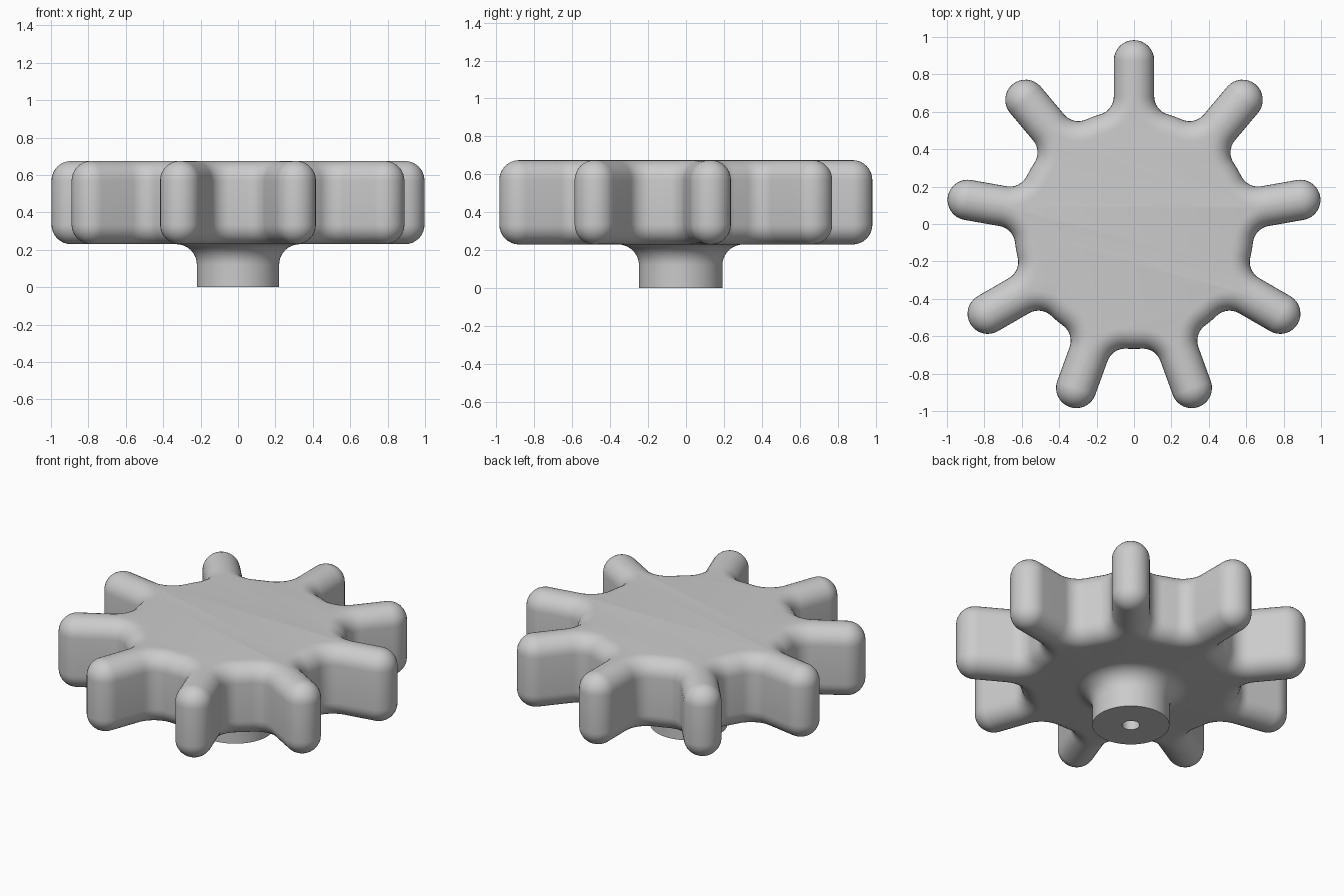
import bpy, bmesh
from math import sin, cos, pi, radians, sqrt, asin

if "Cube" in bpy.data.objects:
    bpy.data.objects.remove(bpy.data.objects["Cube"])

LOBES = 9
DISC_R, TIP_C, TIP_R, FILLET = 0.64, 0.903, 0.108, 0.10   # plan outline
Z0, Z1, EDGE = 0.23, 0.675, 0.105                         # slab heights, edge rounding
STEM_R, FLARE, HOLE_R, HOLE_TOP = 0.22, 0.11, 0.05, 0.45
Y0 = -0.028                                               # wheel axis offset


def span(a, b, n):
    return [a + (b - a) * i / n for i in range(n + 1)]


def outline():
    """Star outline as (x, y, normal angle); can be offset exactly along the normals."""
    cv = TIP_R + FILLET
    cu = sqrt((DISC_R + FILLET) ** 2 - cv ** 2)
    beta = asin(cv / (DISC_R + FILLET))
    local = []
    for a in span(-beta, -pi / 2, 8):                     # right root fillet
        local.append((cu - FILLET * cos(a), -cv - FILLET * sin(a), a))
    for a in span(-pi / 2, pi / 2, 16):                   # round tip
        local.append((TIP_C + TIP_R * cos(a), TIP_R * sin(a), a))
    for a in span(pi / 2, beta, 8):                       # left root fillet
        local.append((cu - FILLET * cos(a), cv - FILLET * sin(a), a))
    half = pi / LOBES
    local.append((DISC_R * cos(half), DISC_R * sin(half), half))  # disc rim between lobes
    pts = []
    for k in range(LOBES):
        t = pi / 2 + k * 2 * pi / LOBES
        for u, v, a in local:
            pts.append((u * cos(t) - v * sin(t), u * sin(t) + v * cos(t), a + t))
    return pts


def add_ring(bm, cos_list):
    return [bm.verts.new(c) for c in cos_list]


def skin(bm, rings):
    for lo, hi in zip(rings, rings[1:]):
        n = len(lo)
        for i in range(n):
            j = (i + 1) % n
            bm.faces.new((lo[i], lo[j], hi[j], hi[i]))


def ring_edges(bm, ring):
    out = []
    for i in range(len(ring)):
        pair = (ring[i], ring[(i + 1) % len(ring)])
        out.append(bm.edges.get(pair))
    return out


bm = bmesh.new()

# lobed slab with rounded top and bottom edges
levels = [(EDGE * (1 - sin(a)), Z0 + EDGE * (1 - cos(a))) for a in span(0, pi / 2, 8)]
levels += [(EDGE * (1 - cos(a)), Z1 - EDGE * (1 - sin(a))) for a in span(0, pi / 2, 8)]
plan = outline()
slab = [add_ring(bm, [(x - d * cos(a), y - d * sin(a) + Y0, z) for x, y, a in plan])
        for d, z in levels]
skin(bm, slab)
bm.faces.new(slab[-1])

# flared stem with a blind bore
profile = [(HOLE_R, HOLE_TOP), (HOLE_R, 0), (STEM_R, 0)]
profile += [(STEM_R + FLARE * (1 - cos(a)), Z0 - FLARE * (1 - sin(a)))
            for a in span(0, pi / 2, 10)]
SEG = 64
stem = [add_ring(bm, [(r * cos(2 * pi * i / SEG), r * sin(2 * pi * i / SEG) + Y0, z)
                      for i in range(SEG)]) for r, z in profile]
skin(bm, stem)
bm.faces.new(stem[0])

# flat underside between slab and stem
bmesh.ops.triangle_fill(bm, use_beauty=True, normal=(0, 0, -1),
                        edges=ring_edges(bm, slab[0]) + ring_edges(bm, stem[-1]))
bmesh.ops.recalc_face_normals(bm, faces=bm.faces[:])

mesh = bpy.data.meshes.new("lobed_hand_knob")
bm.to_mesh(mesh)
bm.free()
knob = bpy.data.objects.new("lobed_hand_knob", mesh)
bpy.context.collection.objects.link(knob)
bpy.context.view_layer.objects.active = knob
knob.select_set(True)
bpy.ops.object.shade_smooth_by_angle(angle=radians(30))
